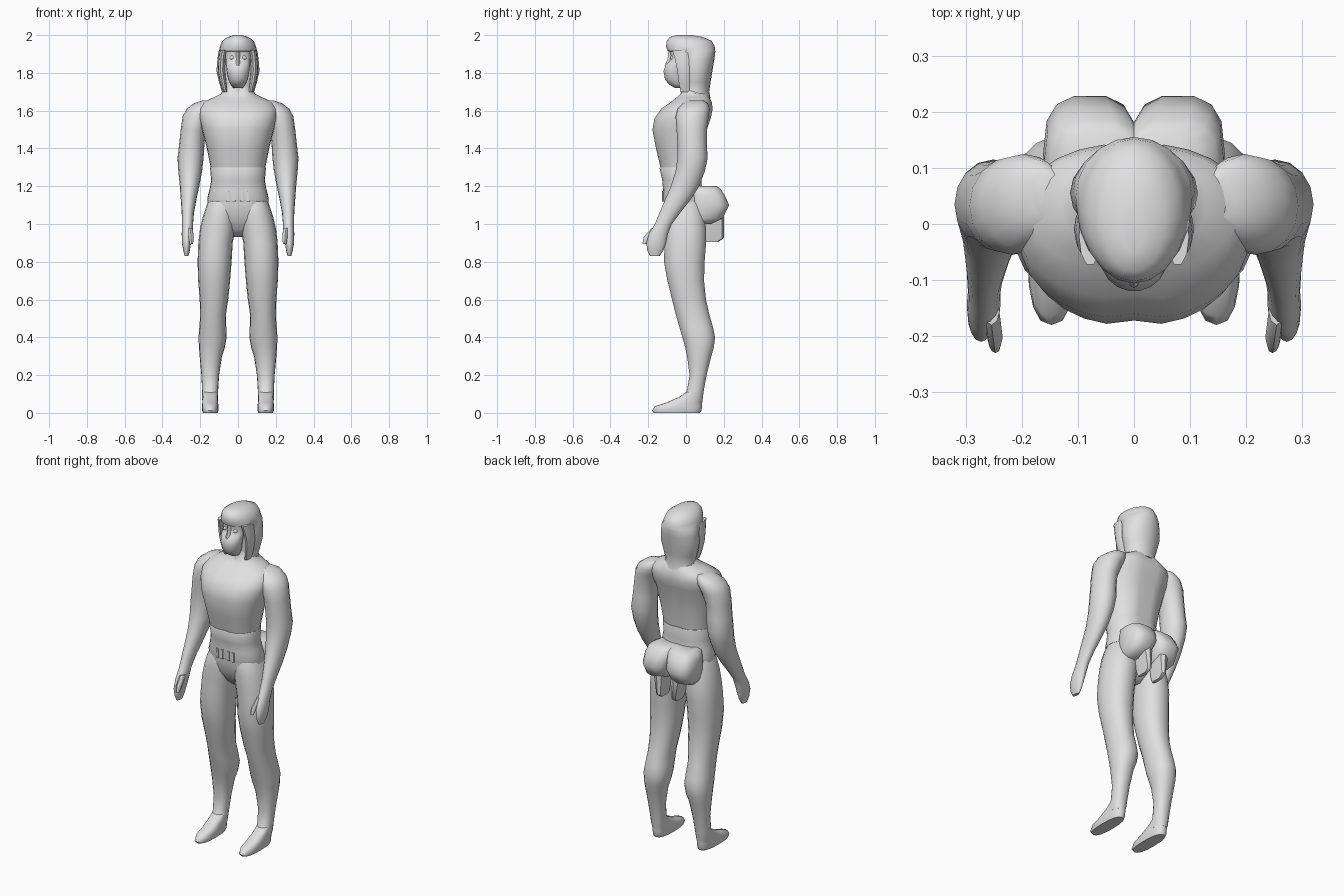
import bpy, bmesh, math

grey = bpy.data.materials.new("light grey")
grey.diffuse_color = (0.75, 0.75, 0.75, 1)


def loft(name, rings, n=20, power=2.0, groove=0.0, mirror=False, caps=True):
    """Skin a stack of rings: (z, x_min, x_max, y_front, y_back)."""
    bm = bmesh.new()
    rows = []
    for z, x0, x1, y0, y1 in rings:
        row = []
        for i in range(n):
            a = 2 * math.pi * i / n
            c, s = math.cos(a), math.sin(a)
            u = math.copysign(abs(c) ** (2 / power), c)
            v = math.copysign(abs(s) ** (2 / power), s)
            x = (x0 + x1) / 2 + u * (x1 - x0) / 2
            y = (y0 + y1) / 2 + v * (y1 - y0) / 2
            y -= groove * v * math.exp(-(x / 0.03) ** 2)
            row.append(bm.verts.new((x, y, z)))
        rows.append(row)
    for a, b in zip(rows, rows[1:]):
        for i in range(n):
            j = (i + 1) % n
            bm.faces.new((a[i], a[j], b[j], b[i]))
    if caps:
        bm.faces.new(rows[0])
        bm.faces.new(rows[-1])
    bmesh.ops.recalc_face_normals(bm, faces=bm.faces)
    me = bpy.data.meshes.new(name)
    bm.to_mesh(me)
    bm.free()
    me.materials.append(grey)
    ob = bpy.data.objects.new(name, me)
    bpy.context.collection.objects.link(ob)
    if mirror:
        ob.modifiers.new("mirror", "MIRROR").use_mirror_merge = False
    bpy.ops.object.select_all(action='DESELECT')
    ob.select_set(True)
    bpy.context.view_layer.objects.active = ob
    bpy.ops.object.shade_smooth_by_angle(angle=math.radians(50))
    return ob


def centred(rings):
    return [(z, -w, w, f, b) for z, w, f, b in rings]


# Torso from crotch to neck
loft("torso", centred([
    (0.93, 0.03, -0.03, 0.04), (0.97, 0.07, -0.075, 0.08),
    (1.03, 0.15, -0.105, 0.10), (1.10, 0.165, -0.12, 0.10),
    (1.18, 0.147, -0.12, 0.085), (1.23, 0.138, -0.125, 0.08),
    (1.30, 0.145, -0.14, 0.085), (1.40, 0.165, -0.163, 0.10),
    (1.50, 0.19, -0.182, 0.115), (1.56, 0.205, -0.17, 0.135),
    (1.61, 0.21, -0.135, 0.145), (1.645, 0.185, -0.085, 0.14),
    (1.67, 0.13, -0.055, 0.13), (1.69, 0.09, -0.035, 0.12),
    (1.74, 0.065, -0.03, 0.09)]), n=28, power=2.2, groove=0.01)

# Sash around the waist
loft("waist_sash", centred([
    (1.12, 0.162, -0.124, 0.10), (1.13, 0.163, -0.127, 0.10),
    (1.18, 0.151, -0.125, 0.09), (1.23, 0.142, -0.13, 0.085),
    (1.295, 0.148, -0.144, 0.09), (1.30, 0.146, -0.141, 0.088)]),
    n=28, power=2.2, groove=0.008)
for i, x in enumerate((0.022, 0.052)):
    loft(f"sash_tab_{i + 1}", [
        (1.12, x - 0.008, x + 0.008, -0.127, -0.10),
        (1.175, x - 0.008, x + 0.008, -0.127, -0.10)],
        n=8, power=4, mirror=True)

# Arms with hands
loft("arm", [
    (0.83, 0.262, 0.282, -0.19, -0.14), (0.86, 0.255, 0.29, -0.205, -0.12),
    (0.90, 0.248, 0.297, -0.21, -0.105), (0.95, 0.238, 0.298, -0.195, -0.095),
    (1.00, 0.238, 0.296, -0.165, -0.075), (1.06, 0.233, 0.298, -0.14, -0.03),
    (1.13, 0.22, 0.303, -0.11, 0.025), (1.20, 0.205, 0.308, -0.08, 0.07),
    (1.28, 0.19, 0.316, -0.055, 0.10), (1.35, 0.182, 0.32, -0.045, 0.115),
    (1.42, 0.178, 0.312, -0.045, 0.11), (1.50, 0.17, 0.303, -0.05, 0.11),
    (1.57, 0.14, 0.293, -0.055, 0.12), (1.61, 0.12, 0.272, -0.045, 0.125),
    (1.64, 0.12, 0.232, -0.015, 0.115), (1.655, 0.12, 0.185, 0.01, 0.09)],
    n=16, mirror=True)
loft("thumb", [
    (0.895, 0.238, 0.256, -0.23, -0.207), (0.93, 0.234, 0.262, -0.225, -0.18),
    (0.98, 0.24, 0.268, -0.18, -0.13)], n=8, mirror=True)

# Legs
loft("leg", [
    (0.05, 0.106, 0.188, -0.06, 0.085), (0.08, 0.106, 0.19, -0.02, 0.09),
    (0.12, 0.105, 0.19, 0.005, 0.095), (0.20, 0.10, 0.194, 0.018, 0.11),
    (0.30, 0.085, 0.203, 0.005, 0.135), (0.345, 0.07, 0.207, -0.005, 0.148),
    (0.40, 0.06, 0.209, -0.02, 0.155), (0.45, 0.062, 0.205, -0.035, 0.145),
    (0.52, 0.064, 0.2, -0.055, 0.125), (0.60, 0.052, 0.203, -0.075, 0.107),
    (0.70, 0.042, 0.211, -0.10, 0.097), (0.80, 0.034, 0.214, -0.118, 0.10),
    (0.90, 0.028, 0.21, -0.115, 0.108), (0.97, 0.015, 0.202, -0.115, 0.108),
    (1.04, 0.01, 0.186, -0.115, 0.10), (1.10, 0.01, 0.166, -0.11, 0.09),
    (1.15, 0.02, 0.14, -0.09, 0.07)], n=18, power=2.2, mirror=True)

# Feet with a flat sole and a sloping instep
loft("foot", [
    (0.0, 0.108, 0.186, -0.172, 0.075), (0.012, 0.104, 0.19, -0.18, 0.082),
    (0.035, 0.104, 0.19, -0.165, 0.085), (0.055, 0.105, 0.189, -0.105, 0.086),
    (0.085, 0.107, 0.188, -0.035, 0.088), (0.11, 0.108, 0.188, 0.0, 0.09)],
    n=16, power=2.5, mirror=True)

# Two-lobed bag behind the hips, with hanging tails
loft("hip_bag", [
    (1.00, 0.035, 0.13, 0.02, 0.13), (1.03, 0.015, 0.153, 0.02, 0.195),
    (1.10, -0.005, 0.162, 0.02, 0.23), (1.15, -0.015, 0.16, 0.02, 0.208),
    (1.185, -0.02, 0.15, 0.02, 0.185), (1.2, -0.01, 0.12, 0.03, 0.165)],
    n=14, power=2.8, mirror=True)
loft("bag_tail", [
    (0.905, 0.04, 0.06, 0.10, 0.17), (0.925, 0.035, 0.065, 0.09, 0.20),
    (1.04, 0.025, 0.085, 0.08, 0.20)], n=8, power=4, mirror=True)

# Hood, with a brow that overhangs the open face
loft("hood", centred([
    (1.665, 0.10, -0.03, 0.13), (1.70, 0.085, -0.025, 0.123),
    (1.75, 0.10, -0.025, 0.13), (1.81, 0.114, -0.03, 0.14),
    (1.87, 0.109, -0.04, 0.15), (1.908, 0.104, -0.06, 0.155),
    (1.915, 0.102, -0.096, 0.155), (1.94, 0.095, -0.106, 0.152),
    (1.97, 0.083, -0.102, 0.135), (1.99, 0.055, -0.085, 0.09),
    (2.0, 0.02, -0.05, 0.03)]), n=20, power=2.0)

# Raised front edges of the hood
loft("hood_edge", [
    (1.70, 0.055, 0.08, -0.03, 0.03), (1.75, 0.062, 0.095, -0.04, 0.03),
    (1.81, 0.068, 0.107, -0.048, 0.03), (1.87, 0.066, 0.104, -0.06, 0.03),
    (1.92, 0.058, 0.098, -0.075, 0.03)], n=10, mirror=True)

# Masked face, eyes and nose bridge
loft("face", centred([
    (1.72, 0.025, -0.06, 0.0), (1.74, 0.04, -0.092, 0.0),
    (1.765, 0.052, -0.112, 0.0), (1.81, 0.06, -0.12, 0.0),
    (1.845, 0.064, -0.108, 0.0), (1.86, 0.064, -0.088, 0.0),
    (1.89, 0.066, -0.08, 0.0), (1.92, 0.066, -0.088, 0.0)]), n=18)
loft("nose_bridge", centred([
    (1.84, 0.016, -0.114, -0.06), (1.87, 0.01, -0.098, -0.06),
    (1.92, 0.012, -0.092, -0.06)]), n=8)
loft("eye", [
    (1.868, 0.026, 0.038, -0.076, -0.05), (1.876, 0.018, 0.046, -0.083, -0.05),
    (1.884, 0.018, 0.046, -0.083, -0.05), (1.892, 0.026, 0.038, -0.076, -0.05)],
    n=10, mirror=True)
